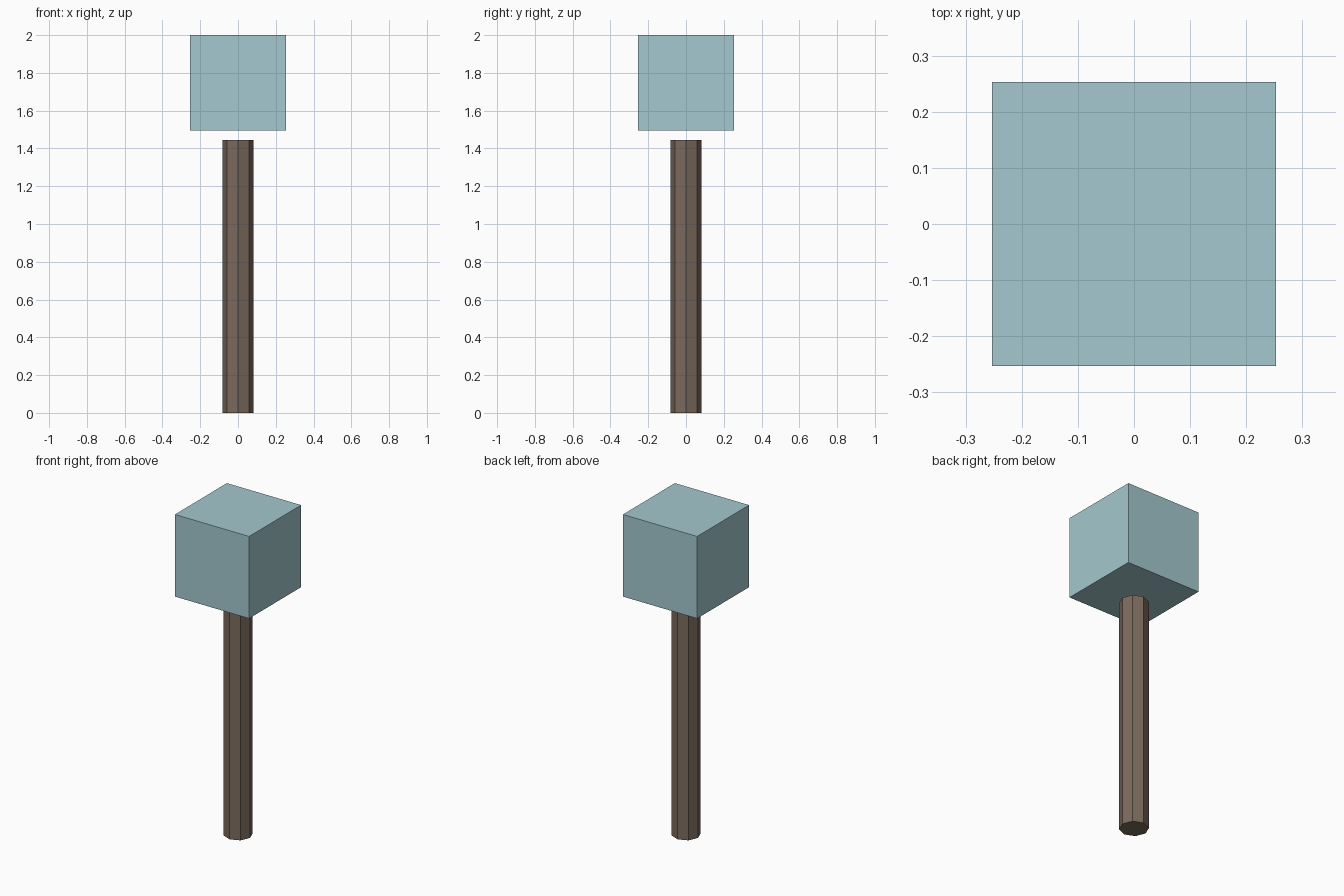
import bpy

if "Cube" in bpy.data.objects:
    bpy.data.objects.remove(bpy.data.objects["Cube"])

POLE_RADIUS, POLE_TOP = 0.083, 1.444
HEAD_SIZE, HEAD_TOP = 0.506, 2.0


def paint(obj, name, color):
    mat = bpy.data.materials.new(name)
    mat.diffuse_color = (*color, 1.0)
    mat.use_nodes = True
    mat.node_tree.nodes["Principled BSDF"].inputs["Base Color"].default_value = mat.diffuse_color
    obj.data.materials.append(mat)


# Eight-sided wooden pole, corners on the axes
bpy.ops.mesh.primitive_cylinder_add(vertices=8, radius=POLE_RADIUS, depth=POLE_TOP,
                                    location=(0, 0, POLE_TOP / 2))
pole = bpy.context.object
pole.name = "pole"
paint(pole, "wood", (0.20, 0.145, 0.11))

# Pale blue cube floating just above the pole
bpy.ops.mesh.primitive_cube_add(size=HEAD_SIZE, location=(0, 0, HEAD_TOP - HEAD_SIZE / 2))
head = bpy.context.object
head.name = "cube_head"
paint(head, "pale_blue", (0.37, 0.58, 0.62))
